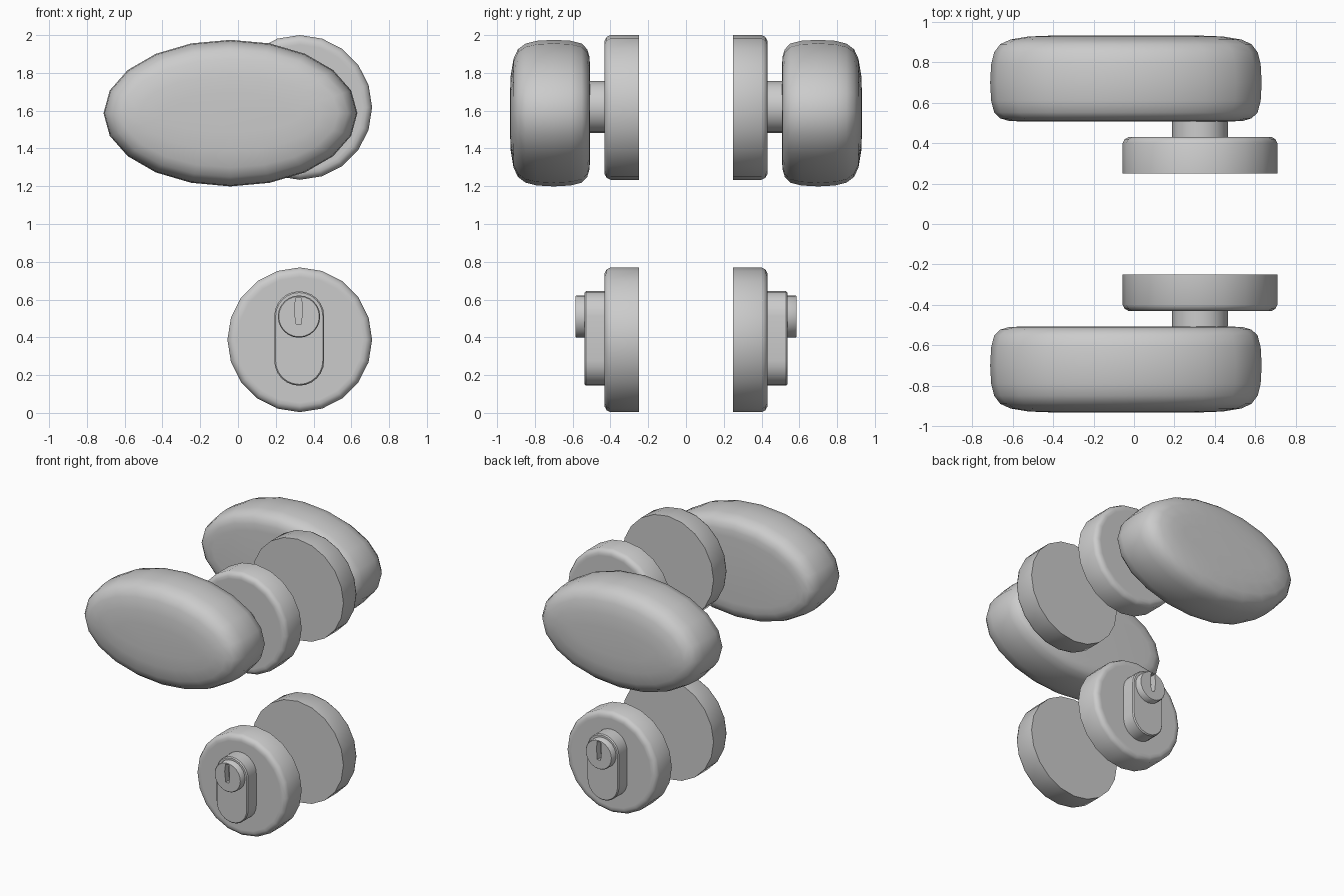
import bpy, bmesh
from math import cos, sin, pi, radians

if "Cube" in bpy.data.objects:
    bpy.data.objects.remove(bpy.data.objects["Cube"])


def oval(n, cx, cz, rx, rz, stretch=0.0):
    """Closed x/z outline: an ellipse, or a stadium when stretch > 0."""
    pts = []
    for half in (0, 1):
        count = n // 2 + (1 if stretch else 0)
        for i in range(count):
            a = half * pi + 2 * pi * i / n
            dz = -stretch if half else stretch
            pts.append((cx + rx * cos(a), cz + dz + rz * sin(a)))
    return pts


def loft(name, rings, angle=40):
    """Skin a list of (outline, y) rings along y, with closed ends."""
    bm = bmesh.new()
    loops = [[bm.verts.new((x, y, z)) for x, z in pts] for pts, y in rings]
    for a, b in zip(loops, loops[1:]):
        for i in range(len(a)):
            j = (i + 1) % len(a)
            bm.faces.new((a[i], a[j], b[j], b[i]))
    bm.faces.new(loops[0])
    bm.faces.new(loops[-1])
    bmesh.ops.recalc_face_normals(bm, faces=bm.faces)
    mesh = bpy.data.meshes.new(name)
    bm.to_mesh(mesh)
    bm.free()
    obj = bpy.data.objects.new(name, mesh)
    bpy.context.collection.objects.link(obj)
    bpy.ops.object.select_all(action='DESELECT')
    obj.select_set(True)
    bpy.context.view_layer.objects.active = obj
    bpy.ops.object.shade_smooth_by_angle(angle=radians(angle))
    return obj


def part(name, n, cx, cz, rx, rz, profile, stretch=0.0, angle=40):
    """Loft an oval through (inset, y) profile points."""
    return loft(name, [(oval(n, cx, cz, rx - d, rz - d, stretch), y)
                       for d, y in profile], angle)


X = 0.327
parts = []

# Round cover plates
rose = [(0, .25), (0, .40), (.01, .42), (.03, .431), (.05, .431)]
for name, z in (("handle_rose", 1.617), ("lock_rose", 0.387)):
    parts.append(part(name, 20, X, z, .383, .383, rose))

# Neck between rose and knob
parts.append(part("knob_neck", 20, X, 1.619, .138, .138,
                  [(0, .42), (0, .53)]))

# Offset oval knob
knob = [(.14, .508), (.09, .511), (.05, .523), (.02, .552), (.005, .61),
        (0, .70), (.005, .79), (.02, .85), (.05, .89), (.10, .913),
        (.19, .928), (.29, .932)]
parts.append(part("oval_knob", 20, -.04, 1.587, .672, .388, knob, angle=60))

# Lock cylinder housing
parts.append(part("cylinder_housing", 24, X - .003, .394, .132, .132,
                  [(0, .42), (0, .529), (.007, .537)], stretch=.118))

# Rotating plug with a keyhole cut into it
plug = part("cylinder_plug", 24, X - .004, .51, .112, .112,
            [(0, .50), (0, .58), (.005, .586)])
slot = [(.306, .608), (.336, .608), (.341, .55), (.335, .47),
        (.307, .47), (.298, .55)]
cutter = loft("keyhole_cutter", [(slot, .54), (slot, .65)])
cutter.hide_render = True
cut = plug.modifiers.new("keyhole", 'BOOLEAN')
cut.object = cutter
cut.solver = 'EXACT'
bpy.context.view_layer.objects.active = plug
bpy.ops.object.modifier_apply(modifier=cut.name)
bpy.data.objects.remove(cutter, do_unlink=True)
parts.append(plug)

# Housing pocket so the keyhole reads as a deep slot, then mirror both sides
for obj in parts:
    m = obj.modifiers.new("other_side", 'MIRROR')
    m.use_axis = (False, True, False)
    m.use_mirror_merge = False
